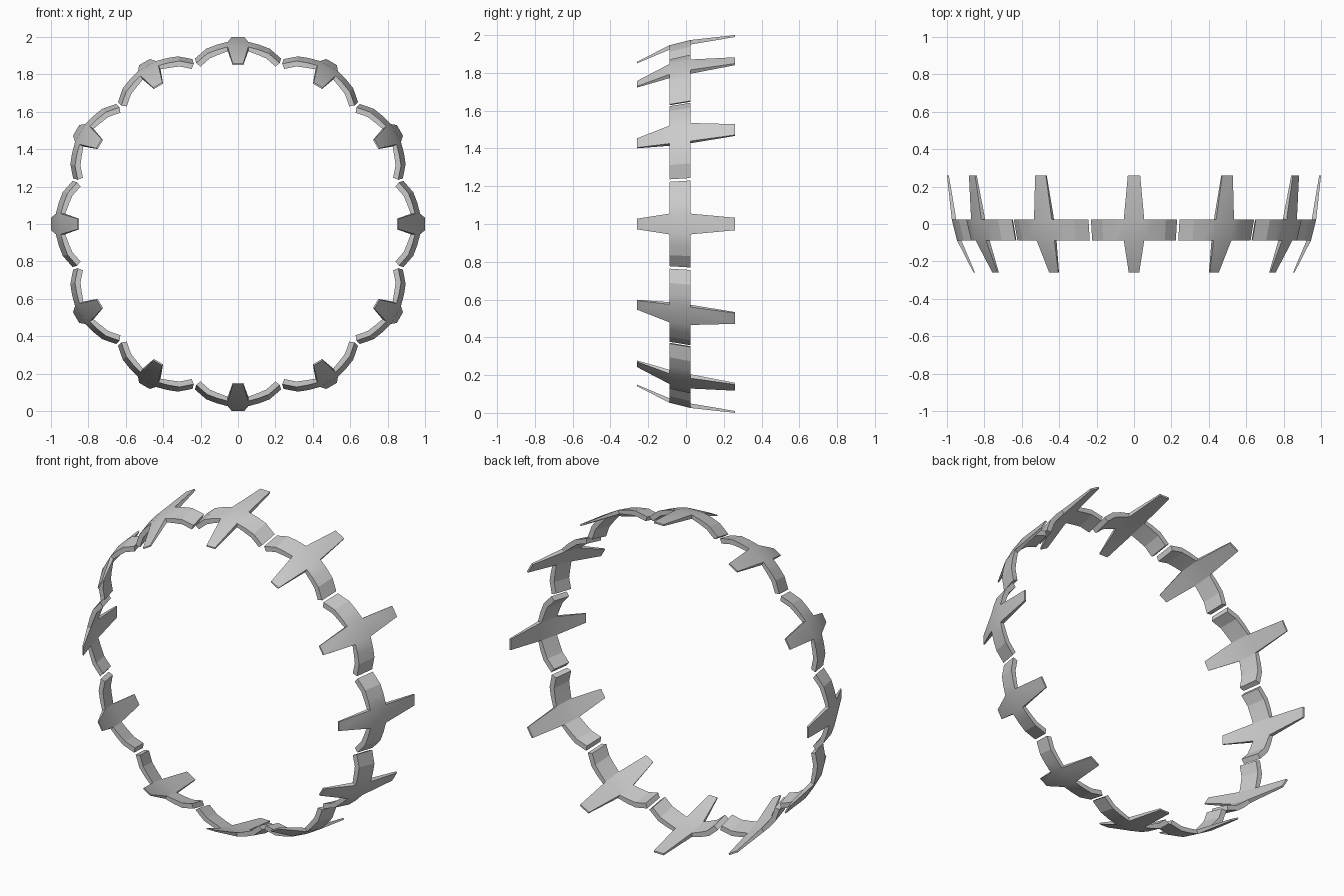
import bpy, bmesh
from math import pi
from mathutils import Matrix

if "Cube" in bpy.data.objects:
    bpy.data.objects.remove(bpy.data.objects["Cube"])

COUNT = 12
# half profiles of the curved bar (tangential offset, radius) at its back edge
OUTER = [(0.055, 0.974), (0.115, 0.958), (0.170, 0.937), (0.230, 0.885)]
INNER = [(0.055, 0.950), (0.110, 0.930), (0.155, 0.911), (0.206, 0.866)]
Y_FRONT, Y_BACK, FRONT_SCALE = -0.087, 0.023, 0.972


def mirrored(half):
    return [(-x, r) for x, r in reversed(half)] + list(half)


def cross_mesh():
    bm = bmesh.new()

    def row(half, y, s):
        return [bm.verts.new((x * (s if x * x > 0.004 else 1), y, r * s))
                for x, r in mirrored(half)]

    # curved bar with bent ends
    of, ob = row(OUTER, Y_FRONT, FRONT_SCALE), row(OUTER, Y_BACK, 1)
    nf, nb = row(INNER, Y_FRONT, FRONT_SCALE), row(INNER, Y_BACK, 1)
    n, mid = len(of), len(of) // 2 - 1
    for i in range(n - 1):
        bm.faces.new((of[i], of[i + 1], ob[i + 1], ob[i]))
        bm.faces.new((nf[i], nb[i], nb[i + 1], nf[i + 1]))
        if i != mid:
            bm.faces.new((of[i], nf[i], nf[i + 1], of[i + 1]))
            bm.faces.new((ob[i], ob[i + 1], nb[i + 1], nb[i]))
    for i in (0, n - 1):
        bm.faces.new((of[i], ob[i], nb[i], nf[i]))

    # tapered prongs growing from the middle of the bar
    for o, k, y, w, top, low in ((ob, nb, 0.26, 0.033, 1.0, 0.990),
                                 (of, nf, -0.26, 0.028, 0.858, 0.850)):
        root = [o[mid], o[mid + 1], k[mid + 1], k[mid]]
        tip = [bm.verts.new(p) for p in ((-w, y, top), (w, y, top), (w, y, low), (-w, y, low))]
        for i in range(4):
            j = (i + 1) % 4
            bm.faces.new((root[i], root[j], tip[j], tip[i]))
        bm.faces.new(tip)
    bmesh.ops.recalc_face_normals(bm, faces=bm.faces)
    me = bpy.data.meshes.new("cross_segment")
    bm.to_mesh(me)
    bm.free()
    return me


# ring of cross-shaped segments standing upright
mesh = cross_mesh()
for i in range(COUNT):
    ob = bpy.data.objects.new(f"cross_segment_{i + 1}", mesh)
    bpy.context.collection.objects.link(ob)
    ob.matrix_world = Matrix.Translation((0, 0, 1)) @ Matrix.Rotation(2 * pi * i / COUNT, 4, 'Y')

# soften the shallow curve, keep the bends sharp
bpy.context.view_layer.objects.active = bpy.context.scene.objects["cross_segment_1"]
bpy.context.object.select_set(True)
bpy.ops.object.shade_smooth_by_angle(angle=0.28)
